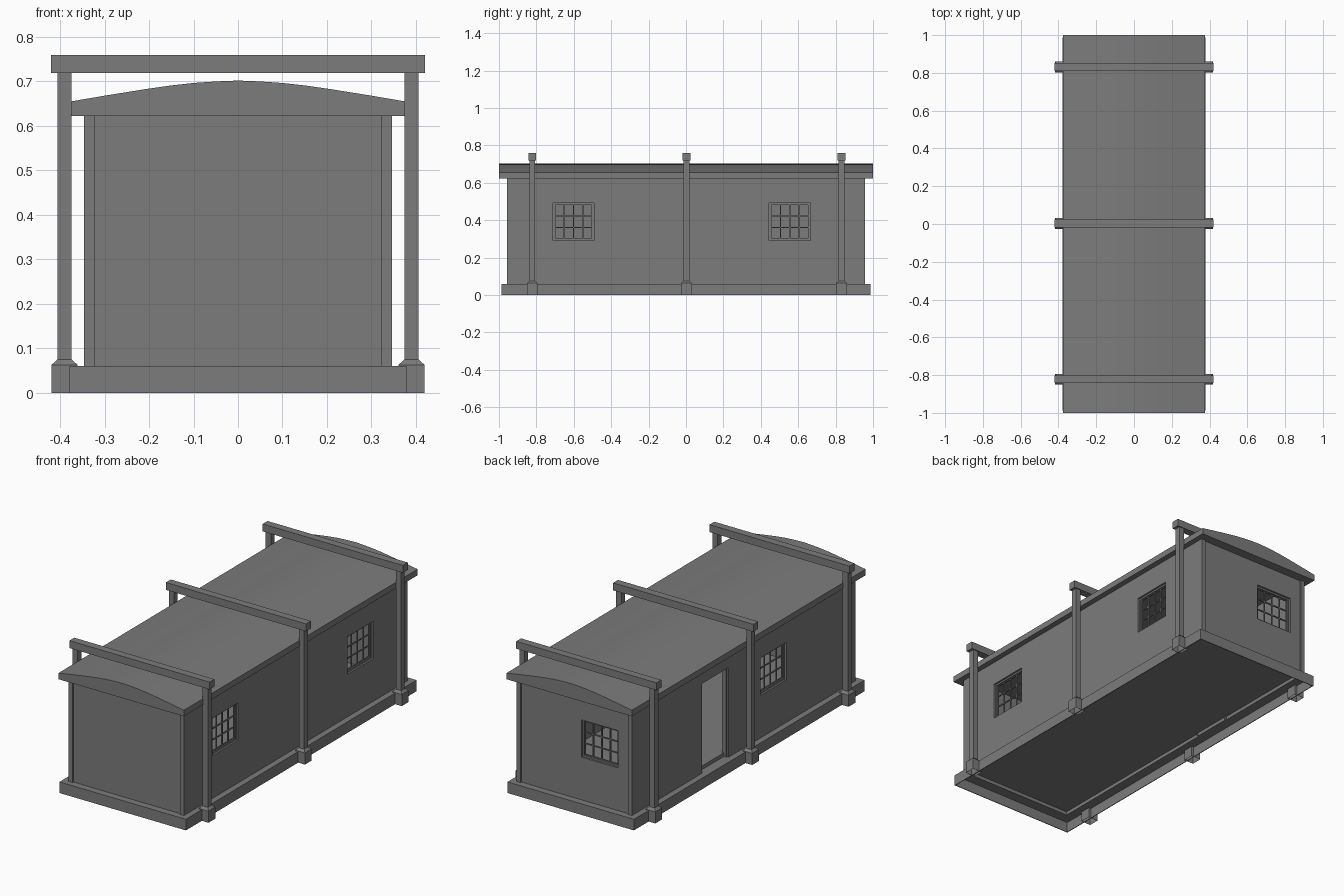
import bpy, bmesh

cube = bpy.data.objects.get("Cube")
if cube:
    bpy.data.objects.remove(cube, do_unlink=True)

grey = bpy.data.materials.new("plain grey")
grey.use_nodes = True
grey.diffuse_color = (0.2, 0.2, 0.2, 1)
grey.node_tree.nodes["Principled BSDF"].inputs["Base Color"].default_value = (0.2, 0.2, 0.2, 1)

WX, WY, T = 0.346, 0.957, 0.024          # side wall face, half length, thickness
FACE = {"x": WX, "y": WY - 0.008}        # end walls sit back between the side walls
BX, BY, BZ = 0.379, 0.987, 0.06          # base skirt
EAVE = 0.622
FLOOR = 0.08


def finish(name, bm):
    bmesh.ops.recalc_face_normals(bm, faces=bm.faces)
    mesh = bpy.data.meshes.new(name)
    bm.to_mesh(mesh)
    bm.free()
    mesh.materials.append(grey)
    ob = bpy.data.objects.new(name, mesh)
    bpy.context.collection.objects.link(ob)
    return ob


def boxes(name, spans):
    """One object from boxes, each given by two opposite corners."""
    bm = bmesh.new()
    for a, b in spans:
        verts = bmesh.ops.create_cube(bm, size=1)["verts"]
        for v in verts:
            for i in range(3):
                v.co[i] = (a[i] + b[i]) / 2 + v.co[i] * abs(b[i] - a[i])
    return finish(name, bm)


def on_wall(axis, sign, u, d, z):
    """u runs along the wall, d is distance from the model centre."""
    return (sign * d, u, z) if axis == "x" else (u, sign * d, z)


def wall(name, axis, sign, half, holes):
    face = FACE[axis]
    ob = boxes(name, [(on_wall(axis, sign, -half, face - T, BZ),
                       on_wall(axis, sign, half, face, EAVE))])
    for u0, u1, z0, z1 in holes:
        cutter = boxes("opening_cutter", [(on_wall(axis, sign, u0, face - 0.1, z0),
                                           on_wall(axis, sign, u1, face + 0.1, z1))])
        cutter.hide_render = True
        mod = ob.modifiers.new("opening", "BOOLEAN")
        mod.operation, mod.solver, mod.object = "DIFFERENCE", "EXACT", cutter
        bpy.context.view_layer.objects.active = ob
        bpy.ops.object.modifier_apply(modifier=mod.name)
        bpy.data.objects.remove(cutter, do_unlink=True)
    return ob


def ring(u0, u1, z0, z1, w):
    """Two uprights, a bottom bar and a top bar around a rectangle."""
    return [(u0, u0 + w, z0, z1), (u1 - w, u1, z0, z1),
            (u0 + w, u1 - w, z0, z0 + w), (u0 + w, u1 - w, z1 - w, z1)]


def bars(name, axis, sign, rects, d0, d1):
    return boxes(name, [(on_wall(axis, sign, u0, d0, z0), on_wall(axis, sign, u1, d1, z1))
                        for u0, u1, z0, z1 in rects])


def window_rect(u):
    return (u - 0.11, u + 0.11, 0.291, 0.493)


def window(name, axis, sign, u):
    face = FACE[axis]
    u0, u1, z0, z1 = window_rect(u)
    c = 0.009
    bars(name + "_casing", axis, sign, ring(u0, u1, z0, z1, c), face - T, face - 0.01)
    # sash set deeper, with four by three panes
    u0, u1, z0, z1 = u0 + c, u1 - c, z0 + c, z1 - c
    sash = ring(u0, u1, z0, z1, 0.004)
    for i in range(1, 4):
        m = u0 + (u1 - u0) * i / 4
        sash.append((m - 0.003, m + 0.003, z0, z1))
    for i in range(1, 3):
        m = z0 + (z1 - z0) * i / 3
        sash.append((u0, u1, m - 0.003, m + 0.003))
    bars(name + "_sash", axis, sign, sash, face - 0.023, face - 0.017)


door = (0.13, 0.357, BZ, 0.545)

# Base: open-bottomed skirt with a ledge, the floor inside it and a door step
S = 0.004
IX, IY = WX - T, FACE["y"] - T
skirt = []
for s in (-1, 1):
    skirt += [((s * BX, -BY, 0), (s * (BX - S), BY, BZ)),
              ((-BX + S, s * BY, 0), (BX - S, s * (BY - S), BZ)),
              ((s * (BX - S), -BY + S, BZ - S), (s * IX, BY - S, BZ)),
              ((-IX, s * (BY - S), BZ - S), (IX, s * IY, BZ))]
boxes("base_skirt", skirt)
boxes("floor", [((-IX, -IY, FLOOR - 0.005), (IX, IY, FLOOR))])
boxes("door_step", [((-IX, door[0], BZ - S), (-IX + S, door[1], FLOOR - 0.005))])

# Walls
right_windows = (-0.602, 0.555)
wall("left_wall", "x", 1, WY, [window_rect(u) for u in right_windows])
wall("right_wall", "x", -1, WY, [window_rect(-0.255), door])
wall("front_wall", "y", -1, IX, [])
wall("back_wall", "y", 1, IX, [window_rect(-0.147)])

# Windows and door jamb
for label, u in zip(("front", "back"), right_windows):
    window(f"left_{label}_window", "x", 1, u)
window("right_window", "x", -1, -0.255)
window("back_window", "y", 1, -0.147)
left_jamb, right_jamb, _, head = ring(*door, 0.006)
bars("door_jamb", "x", -1, [left_jamb, right_jamb, head], WX - 0.034, WX - 0.01)

# Roof: low arched profile run along the length
half = [(0.05, 0.7), (0.1, 0.6965), (0.15, 0.691), (0.2, 0.684),
        (0.25, 0.676), (0.3, 0.668), (0.376, 0.655)]
profile = ([(-0.376, EAVE)] + [(-x, z) for x, z in reversed(half)] + [(0, 0.702)]
           + half + [(0.376, EAVE)])
bm = bmesh.new()
end = bm.faces.new([bm.verts.new((x, -1, z)) for x, z in profile])
out = bmesh.ops.extrude_face_region(bm, geom=[end], use_keep_orig=True)["geom"]
for v in out:
    if isinstance(v, bmesh.types.BMVert):
        v.co.y = 1
roof = finish("roof", bm)
bpy.ops.object.select_all(action="DESELECT")
roof.select_set(True)
bpy.context.view_layer.objects.active = roof
bpy.ops.object.shade_smooth_by_angle(angle=0.3)


def footing(name, x, y):
    """Square block with a sloped cap and no underside."""
    bm = bmesh.new()
    last = None
    for r, z in ((0.029, 0), (0.029, 0.063), (0.016, 0.075)):
        loop = [bm.verts.new((x + a * r, y + b * r, z))
                for a, b in ((-1, -1), (1, -1), (1, 1), (-1, 1))]
        if last:
            for i in range(4):
                j = (i + 1) % 4
                bm.faces.new((last[i], last[j], loop[j], loop[i]))
        last = loop
    bm.faces.new(last)
    return finish(name, bm)


# Three outer frames: two posts on footings carrying a beam
P = 0.0155
for label, y in (("front", -0.822), ("middle", 0.003), ("back", 0.832)):
    for side, s in (("left", 1), ("right", -1)):
        x = s * 0.39
        footing(f"{label}_{side}_footing", x, y)
        boxes(f"{label}_{side}_post", [((x - P, y - P, 0.07), (x + P, y + P, 0.72))])
    boxes(f"{label}_beam", [((-0.42, y - 0.021, 0.719), (0.42, y + 0.021, 0.759))])
